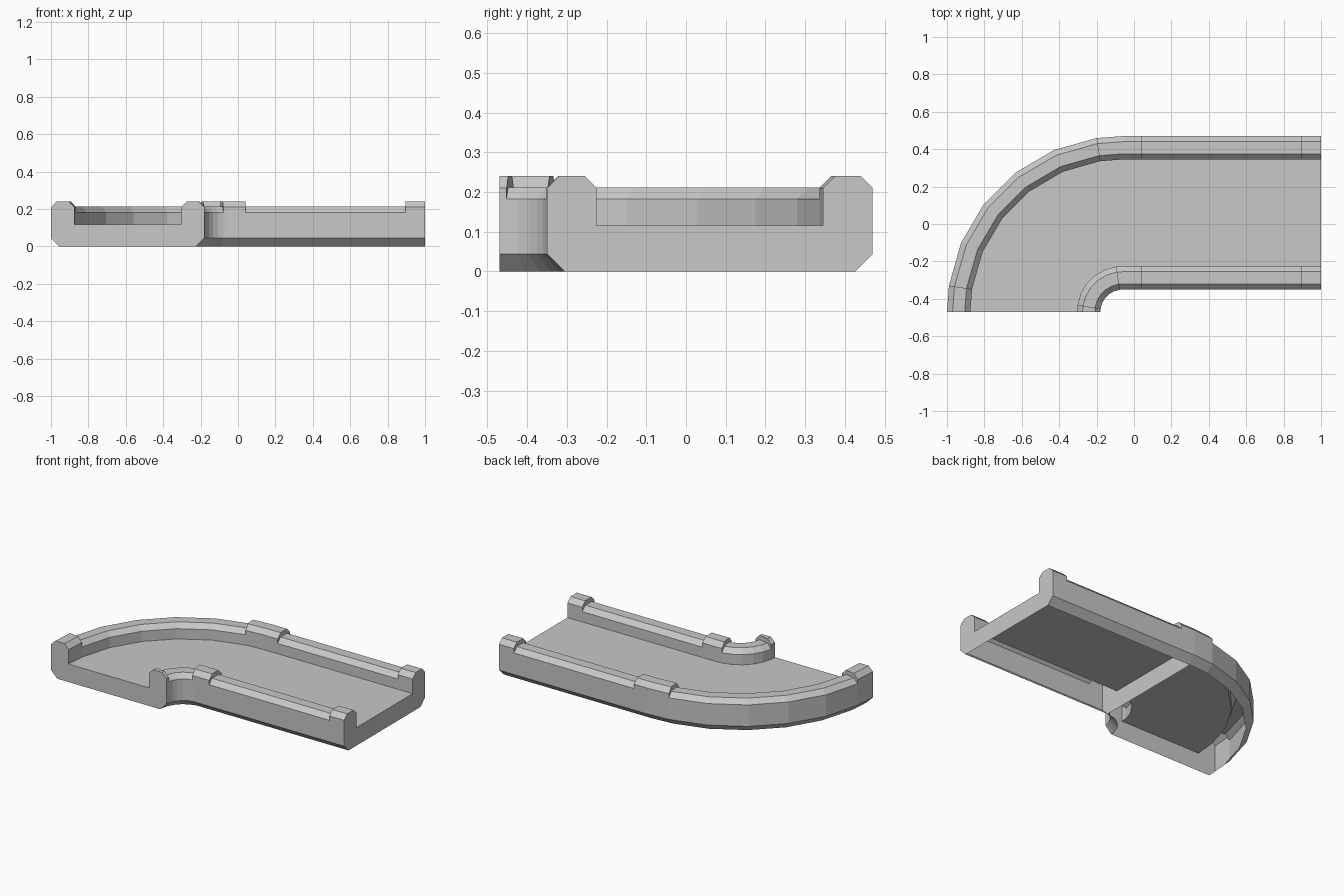
import bpy, bmesh, math

default = bpy.data.objects.get("Cube")
if default:
    bpy.data.objects.remove(default, do_unlink=True)

grey = bpy.data.materials.new("plain grey")
grey.use_nodes = True
colour = (0.58, 0.58, 0.58, 1)
grey.diffuse_color = colour
grey.node_tree.nodes["Principled BSDF"].inputs["Base Color"].default_value = colour

# Centre of the bend, and the distances of the channel's sides from it
CX, CY = -0.06, -0.47
INNER, OUTER = 0.12, 0.94
WALL, BEVEL, FOOT = 0.125, 0.03, 0.044
FLOOR, HIGH, LOW = 0.116, 0.24, 0.212


def profile(top):
    """Half-open channel section, inner foot to outer foot, as (distance, height)."""
    half = [(FOOT, 0), (0, FOOT), (0, top - BEVEL), (BEVEL, top),
            (WALL - BEVEL, top), (WALL, top - BEVEL), (WALL, FLOOR)]
    return ([(INNER + d, z) for d, z in half]
            + [(OUTER - d, z) for d, z in reversed(half)])


def straight_at(x):
    return lambda d, z: (x, CY + d, z)


def bend_at(angle):
    return lambda d, z: (CX - d * math.sin(angle), CY + d * math.cos(angle), z)


def sweep(name, stations, capped):
    """Join the sections at each (placement, rail height) into an open-bottomed shell."""
    bm = bmesh.new()
    rings = [[bm.verts.new(place(d, z)) for d, z in profile(top)]
             for place, top in stations]
    for a, b in zip(rings, rings[1:]):
        for i in range(len(a) - 1):
            face = bm.faces.new((a[i], a[i + 1], b[i + 1], b[i]))
            if face.calc_area() < 1e-6:
                bm.faces.remove(face)
    for index in capped:
        bm.faces.new(rings[index])
    bmesh.ops.remove_doubles(bm, verts=bm.verts[:], dist=1e-5)
    bmesh.ops.recalc_face_normals(bm, faces=bm.faces[:])
    floor = max(bm.faces, key=lambda f: f.calc_area() * abs(f.normal.z))
    if floor.normal.z < 0:
        bmesh.ops.reverse_faces(bm, faces=bm.faces[:])
    mesh = bpy.data.meshes.new(name)
    bm.to_mesh(mesh)
    bm.free()
    mesh.materials.append(grey)
    obj = bpy.data.objects.new(name, mesh)
    bpy.context.collection.objects.link(obj)


# Straight channel with raised rail ends
sweep("straight_channel",
      [(straight_at(x), top) for x, top in
       ((CX, HIGH), (0.04, HIGH), (0.04, LOW), (0.895, LOW), (0.895, HIGH), (1, HIGH))],
      capped=(0, -1))

# Quarter bend with raised rail ends
tab = math.radians(8.6)
step = (math.pi / 2 - 2 * tab) / 5
bend = [(0, HIGH), (tab, HIGH)]
bend += [(tab + step * i, LOW) for i in range(6)]
bend += [(math.pi / 2 - tab, HIGH), (math.pi / 2, HIGH)]
sweep("bend_channel", [(bend_at(a), top) for a, top in bend], capped=(-1,))
